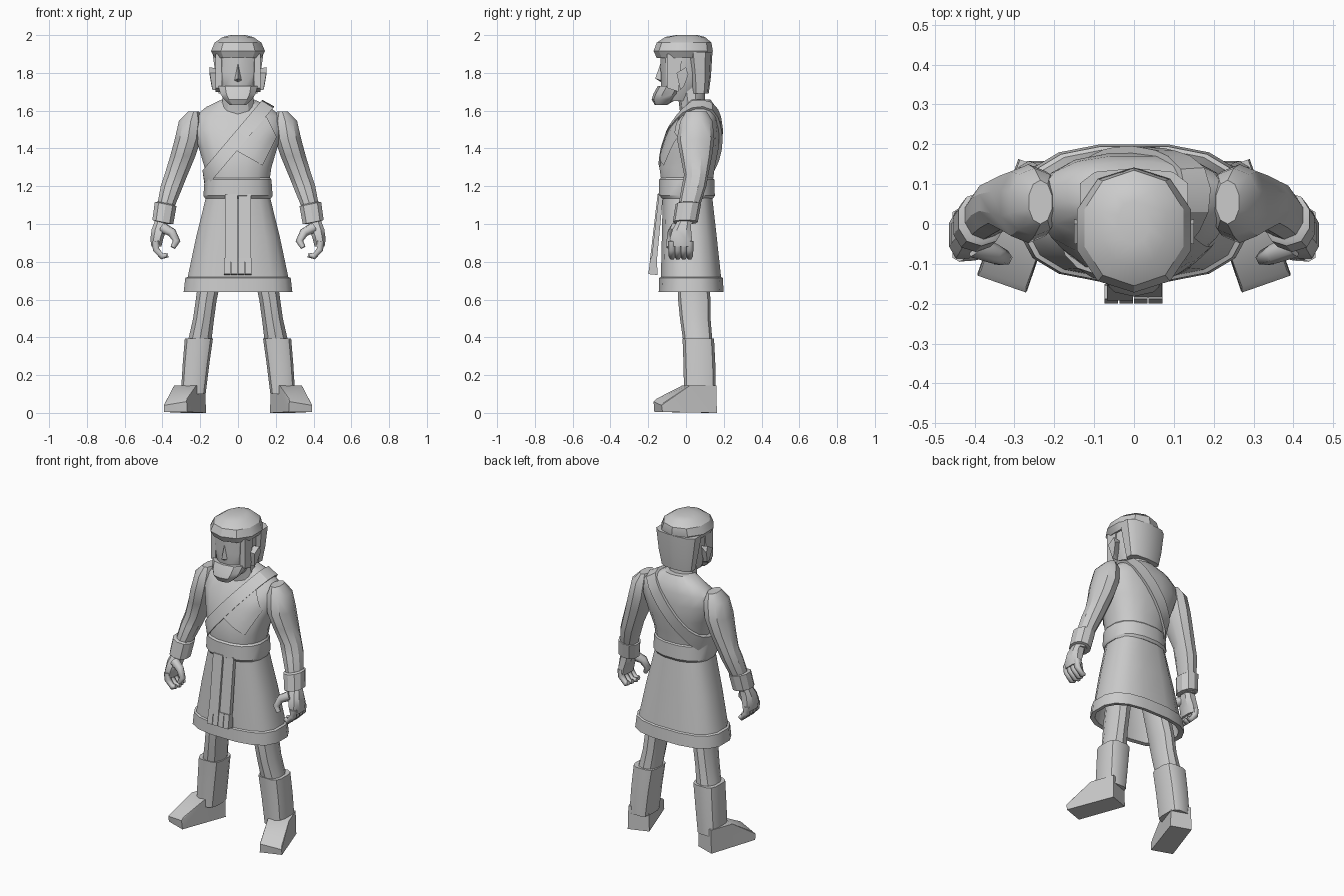
import bpy, bmesh, math
from mathutils import Vector
from mathutils.bvhtree import BVHTree

if "Cube" in bpy.data.objects:
    bpy.data.objects.remove(bpy.data.objects["Cube"])


def finish(name, bm):
    bmesh.ops.recalc_face_normals(bm, faces=bm.faces)
    me = bpy.data.meshes.new(name)
    bm.to_mesh(me)
    bm.free()
    ob = bpy.data.objects.new(name, me)
    bpy.context.collection.objects.link(ob)
    return ob


def loft(name, rings, n=12, p=2.0, turn=0.0, tilt=0.0, s=1):
    """Stack of superellipse rings (cx, y_front, y_back, z, rx), capped; s mirrors in x."""
    bm = bmesh.new()
    loops = []
    for cx, y0, y1, z, rx in rings:
        loop = []
        for i in range(n):
            a = 2 * math.pi * (i + 0.5) / n
            c, d = math.cos(a), math.sin(a)
            x = rx * math.copysign(abs(c) ** (2 / p), c)
            y = (y1 - y0) / 2 * math.copysign(abs(d) ** (2 / p), d)
            zz = z + tilt * x
            x, y = x * math.cos(turn) - y * math.sin(turn), x * math.sin(turn) + y * math.cos(turn)
            loop.append(bm.verts.new((s * (cx + x), (y0 + y1) / 2 + y, zz)))
        loops.append(loop)
    for a, b in zip(loops, loops[1:]):
        for i in range(n):
            j = (i + 1) % n
            bm.faces.new((a[i], a[j], b[j], b[i]))
    bm.faces.new(loops[0])
    bm.faces.new(loops[-1])
    return finish(name, bm)


def hull(name, pts):
    bm = bmesh.new()
    for q in pts:
        bm.verts.new(q)
    bmesh.ops.convex_hull(bm, input=bm.verts)
    bmesh.ops.dissolve_limit(bm, angle_limit=0.02, verts=bm.verts, edges=bm.edges)
    return finish(name, bm)


def slab(name, x0, x1, profile):
    """Extrude a convex (y, z) profile between two x values."""
    return hull(name, [(x, y, z) for x in (x0, x1) for y, z in profile])


def tube(name, pts, radii):
    cu = bpy.data.curves.new(name, 'CURVE')
    cu.dimensions = '3D'
    cu.bevel_depth = 1.0
    cu.bevel_resolution = 1
    cu.use_fill_caps = True
    sp = cu.splines.new('POLY')
    sp.points.add(len(pts) - 1)
    for q, co, r in zip(sp.points, pts, radii):
        q.co = (*co, 1)
        q.radius = r
    ob = bpy.data.objects.new(name, cu)
    bpy.context.collection.objects.link(ob)
    return ob


# Torso
torso = loft("torso", [(0, -.13, .14, 1.20, .165), (0, -.143, .155, 1.30, .18),
                       (0, -.12, .175, 1.40, .21), (0, -.085, .18, 1.50, .242),
                       (0, -.04, .172, 1.57, .232), (0, -.005, .158, 1.62, .17),
                       (0, .0, .13, 1.66, .085)], n=16, p=2.4)
bm = bmesh.new()
bm.from_mesh(torso.data)
tree = BVHTree.FromBMesh(bm)
bm.free()

# Shoulder strap, wrapped round the torso
centre = Vector((0, .03, 1.45))
along = Vector((.33, 0, .39)).normalized()
across = Vector((-along.z, 0, along.x))
bm = bmesh.new()
rows = []
for i in range(28):
    t = 2 * math.pi * i / 28
    d = along * math.cos(t) + Vector((0, math.sin(t), 0))
    ends = []
    for k in (-.036, .036):
        hit = tree.ray_cast(centre + across * k + d, -d)[0]
        ends.append(hit)
    rows.append([bm.verts.new(v) for v in (ends[0] - d * .01, ends[0] + d * .018,
                                           ends[1] + d * .018, ends[1] - d * .01)])
for a, b in zip(rows, rows[1:] + rows[:1]):
    for i in range(4):
        j = (i + 1) % 4
        bm.faces.new((a[i], a[j], b[j], b[i]))
finish("shoulder_strap", bm)

# Draped cloth flap on the chest
bm = bmesh.new()
corner = [Vector(c) for c in ((-.03, 1.40), (.13, 1.31), (.205, 1.46), (.15, 1.57))]
grid = []
for i in range(6):
    for j in range(6):
        u, v = i / 5, j / 5
        q = (corner[0] * (1 - u) + corner[1] * u) * (1 - v) + (corner[3] * (1 - u) + corner[2] * u) * v
        hit = tree.ray_cast(Vector((q.x, -1, q.y)), Vector((0, 1, 0)))[0]
        grid.append(bm.verts.new(hit - Vector((0, .012, 0))))
for i in range(5):
    for j in range(5):
        a = i * 6 + j
        bm.faces.new((grid[a], grid[a + 1], grid[a + 7], grid[a + 6]))
finish("chest_flap", bm)

# Belt, hollow skirt with raised hem
loft("belt", [(0, -.135, .145, 1.135, .178), (0, -.147, .155, 1.15, .186),
              (0, -.145, .152, 1.235, .18), (0, -.13, .14, 1.25, .168)], n=16, p=2.4)
loft("skirt", [(0, -.09, .11, 1.05, .15), (0, -.12, .17, .70, .255), (0, -.125, .175, .645, .265),
               (0, -.147, .202, .64, .292), (0, -.144, .197, .715, .283), (0, -.135, .188, .72, .27),
               (0, -.13, .165, .93, .225), (0, -.125, .14, 1.15, .17)], n=16, p=2.7)

# Hanging sash and tassels
slab("sash_left", -.068, -.002, [(-.12, 1.16), (-.15, 1.16), (-.165, .80), (-.192, .80)])
slab("sash_right", .002, .070, [(-.12, 1.16), (-.143, 1.16), (-.155, .80), (-.185, .80)])
for i in range(4):
    x = -.074 + i * .037
    slab("tassel", x, x + .034, [(-.155, .82), (-.188, .82), (-.15, .73), (-.2, .735)])

# Neck, face, nose and beard
loft("neck", [(0, -.03, .12, 1.58, .10), (0, -.04, .10, 1.66, .085), (0, -.06, .10, 1.76, .085)], n=10)
loft("face", [(0, -.12, .05, 1.65, .06), (0, -.135, .08, 1.72, .095), (0, -.137, .1, 1.80, .112),
              (0, -.14, .1, 1.93, .115)], n=12, p=2.3)
hull("nose", [(0, -.135, 1.85), (-.02, -.13, 1.76), (.02, -.13, 1.76), (0, -.163, 1.77), (0, -.13, 1.75)])
loft("beard", [(0, -.165, -.10, 1.63, .045), (0, -.182, -.05, 1.66, .078),
               (0, -.172, -.02, 1.69, .098), (0, -.15, -.0, 1.73, .108)], n=10, p=2.3, s=1)

# Hair cap and back hair
loft("hair_top", [(0, -.155, .13, 1.88, .128), (0, -.172, .142, 1.915, .15), (0, -.155, .135, 1.96, .13),
                  (0, -.11, .10, 1.99, .085), (0, -.05, .06, 2.0, .04)], n=10, p=2.1)
loft("hair_back", [(0, .03, .12, 1.69, .105), (0, .02, .132, 1.78, .122), (0, .0, .14, 1.91, .14)],
     n=10, p=3)

# Paired parts
for s, side in ((1, "left"), (-1, "right")):
    hull(side + "_sideburn", [(s * x, y, z) for x in (.085, .118)
                              for y, z in ((-.1, 1.72), (-.04, 1.70), (-.02, 1.9), (-.1, 1.9), (-.075, 1.76))])
    hull(side + "_ear", [(s * x, y, z) for x, y, z in (
        (.10, -.045, 1.80), (.10, -.03, 1.71), (.135, -.03, 1.71), (.15, -.05, 1.80),
        (.15, .0, 1.83), (.15, .012, 1.79), (.14, -.01, 1.73), (.10, .0, 1.82))])

    # Arm and bracer
    loft(side + "_arm", [(.235, .0, .11, 1.595, .03), (.25, -.03, .14, 1.545, .066),
                         (.265, -.048, .15, 1.45, .073), (.292, -.03, .138, 1.36, .07),
                         (.328, -.01, .118, 1.26, .064), (.35, -.022, .108, 1.20, .062),
                         (.38, -.04, .075, 1.10, .05), (.40, -.045, .04, 1.0, .04)], n=10, p=2.1, s=s)
    loft(side + "_bracer", [(.38, -.045, .07, 1.11, .045), (.383, -.055, .08, 1.105, .06),
                            (.398, -.07, .062, 1.01, .058), (.40, -.055, .05, 1.008, .042)],
         n=10, p=2.2, tilt=.2, s=s)

    # Hand with curled fingers and thumb
    loft(side + "_palm", [(.405, -.045, .03, 1.02, .036), (.418, -.075, .03, .97, .042),
                          (.43, -.09, .036, .92, .036), (.432, -.085, .036, .88, .028)], n=8, p=2.6, s=s)
    for i in range(4):
        y = -.074 + i * .031
        tip = .37 + abs(i - 1) * .008
        tube(side + "_finger", [(s * .438, y, .91), (s * .434, y, .865), (s * .402, y, .828), (s * tip, y, .835)],
             [.021, .02, .018, .013])
    tube(side + "_thumb", [(s * .40, -.055, .98), (s * .35, -.075, .955), (s * .325, -.085, .91),
                           (s * .345, -.09, .875)], [.03, .025, .02, .014])

    # Leg and boot shaft
    loft(side + "_leg", [(.125, -.06, .11, .90, .08), (.15, -.045, .12, .70, .062), (.168, -.042, .13, .60, .058),
                         (.182, -.032, .13, .50, .058), (.203, -.015, .14, .38, .065)], n=10, p=2.3, s=s)
    loft(side + "_boot_shaft", [(.207, -.02, .15, .395, .076), (.222, -.015, .157, .26, .072),
                                (.237, -.012, .16, .10, .067)], n=12, p=3.4, s=s)

    # Splayed foot wedge
    heel, fwd, out = Vector((.23, .142, 0)), Vector((.33, -.944, 0)), Vector((.944, .33, 0))
    pts = []
    for k in (-1, 1):
        for dist, z, w in ((0, 0, .064), (0, .145, .06), (.15, .145, .062), (.295, .075, .06),
                           (.31, .06, .064), (.305, .005, .066)):
            q = heel + fwd * dist + out * k * w
            pts.append((s * q.x, q.y, z - (.02 if k > 0 and dist > .2 and z > .02 else 0)))
    hull(side + "_foot", pts)

# Soft shading with crisp edges
bpy.ops.object.select_all(action='DESELECT')
for ob in bpy.context.scene.objects:
    if ob.type == 'MESH':
        ob.select_set(True)
        bpy.context.view_layer.objects.active = ob
bpy.ops.object.shade_smooth_by_angle(angle=math.radians(32))
